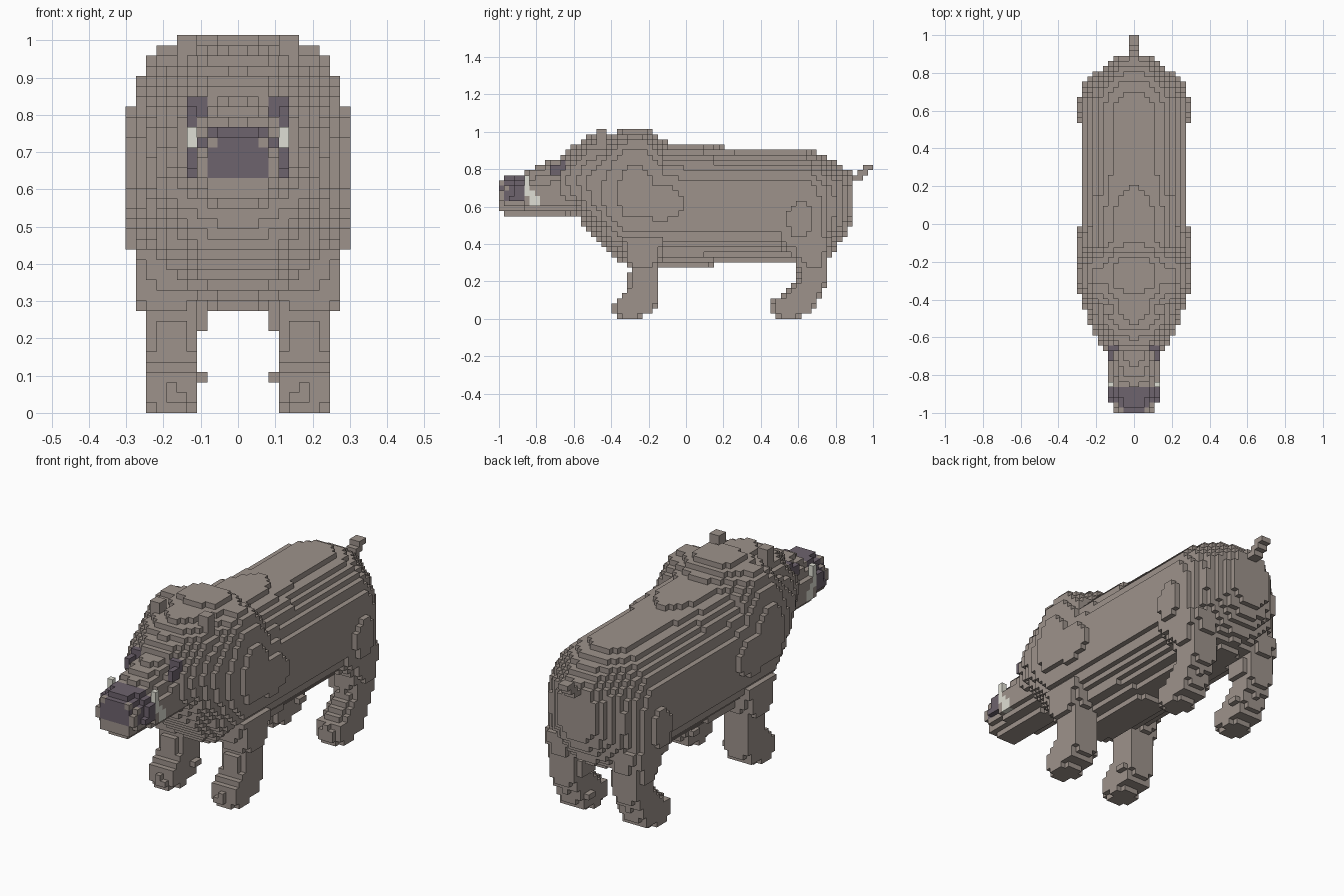
import bpy
from mathutils import Vector

if "Cube" in bpy.data.objects:
    bpy.data.objects.remove(bpy.data.objects["Cube"], do_unlink=True)

V = 2 / 73  # edge length of one block


def material(name, rgb):
    m = bpy.data.materials.new(name)
    m.use_nodes = True
    m.diffuse_color = (*rgb, 1)
    m.node_tree.nodes["Principled BSDF"].inputs["Base Color"].default_value = (*rgb, 1)
    return m


HIDE = material("hide brown", (0.34, 0.29, 0.26))
DARK = material("dark purple", (0.155, 0.125, 0.155))
IVORY = material("ivory", (0.74, 0.74, 0.66))


# Shape tests: each returns True when a point lies inside
def blend(t, sections):
    for a, b in zip(sections, sections[1:]):
        if a[0] <= t <= b[0]:
            f = (t - a[0]) / (b[0] - a[0])
            return [p + (q - p) * f for p, q in zip(a[1:], b[1:])]


def oval(u, v, u0, u1, v0, v1, power):
    du = abs(2 * u - u0 - u1) / (u1 - u0)
    dv = abs(2 * v - v0 - v1) / (v1 - v0)
    return du ** power + dv ** power <= 1


def loft_along(sections, power):
    """Sections are (y, half width, bottom, top)."""
    def test(x, y, z):
        s = blend(y, sections)
        return bool(s) and oval(x, z, -s[0], s[0], s[1], s[2], power)
    return test


def loft_up(sections, power):
    """Sections are (z, front, back, inner x, outer x)."""
    def test(x, y, z):
        s = blend(z, sections)
        return bool(s) and oval(y, x, *s, power)
    return test


def ellipsoid(c, r):
    return lambda *p: sum(((a - b) / d) ** 2 for a, b, d in zip(p, c, r)) <= 1


def boxes(*bounds):
    """Bounds are (x0, x1, y0, y1, z0, z1)."""
    return lambda x, y, z: any(
        b[0] < x < b[1] and b[2] < y < b[3] and b[4] < z < b[5] for b in bounds)


def both(a, b):
    return lambda *p: a(*p) and b(*p)


def either(*tests):
    return lambda *p: any(t(*p) for t in tests)


torso = loft_along([
    (-.67, .16, .58, .88), (-.58, .205, .55, .935), (-.52, .235, .46, .975),
    (-.4, .28, .34, .99), (-.32, .3, .285, 1.02), (-.2, .295, .275, 1.02),
    (-.1, .285, .275, .945), (.1, .285, .277, .935), (.2, .285, .297, .918), (.62, .285, .3, .912),
    (.68, .283, .305, .895), (.74, .25, .315, .875), (.8, .205, .37, .84),
    (.84, .155, .42, .81), (.9, .09, .52, .765)], 2.1)
shoulder = either(ellipsoid((.19, -.27, .7), (.11, .2, .28)),
                  ellipsoid((.19, -.14, .62), (.11, .27, .2)))
hip = ellipsoid((.19, .61, .53), (.11, .16, .2))

# Head: narrow skull and jaw with wider cheeks behind the snout
skull = loft_along([
    (-1.01, .09, .575, .74), (-.96, .11, .55, .76), (-.86, .113, .55, .77),
    (-.83, .112, .55, .805), (-.72, .11, .55, .845), (-.6, .14, .56, .88)], 2.2)
cheeks = loft_along([(-.86, .14, .56, .77), (-.6, .15, .56, .77)], 2.2)
snout = both(loft_along([(-1.01, .08, .53, .745), (-.96, .108, .51, .765),
                         (-.9, .15, .49, .77), (-.86, .15, .49, .77)], 2),
             boxes((0, 1, -1.1, -.86, .63, 1)))

# Legs with a small inner dewclaw
front_leg = either(loft_up([
    (0, -.375, -.23, .125, .232), (.027, -.375, -.22, .12, .236), (.03, -.385, -.17, .104, .252),
    (.08, -.385, -.15, .104, .252), (.11, -.37, -.145, .104, .252), (.16, -.31, -.145, .104, .252),
    (.27, -.3, -.145, .104, .252), (.3, -.32, -.14, .1, .275), (.45, -.36, -.1, .1, .28)], 3.2),
    boxes((.08, .12, -.24, -.18, .08, .11)))
hind_leg = either(loft_up([
    (0, .475, .62, .125, .232), (.027, .475, .63, .12, .236), (.03, .45, .68, .104, .252),
    (.09, .455, .7, .104, .252), (.13, .52, .715, .104, .252), (.16, .555, .735, .104, .252),
    (.22, .605, .76, .104, .252), (.3, .59, .765, .1, .265), (.45, .5, .78, .1, .28)], 3.2),
    boxes((.08, .12, .62, .68, .08, .11), (.08, .12, .62, .72, .22, .3)))

# Parts in order of priority; paired parts become a left and a right object
PARTS = [
    ("tusk", IVORY, True, boxes((.11, .137, -.863, -.836, .66, .77),
                                (.11, .137, -.836, -.808, .6, .69),
                                (.11, .137, -.808, -.78, .6, .66))),
    ("eye", DARK, True, boxes((.11, .138, -.73, -.671, .77, .822),
                              (.082, .138, -.671, -.644, .77, .85))),
    ("ear", HIDE, True, boxes((.11, .164, -.48, -.425, .85, 1.02))),
    ("snout", DARK, False, snout),
    ("front_leg", HIDE, True, front_leg),
    ("hind_leg", HIDE, True, hind_leg),
    ("tail", HIDE, False, boxes((0, .027, .84, .945, .74, .775), (0, .027, .92, .97, .765, .8),
                                (0, .027, .945, 1.01, .79, .825))),
    ("head", HIDE, False, either(skull, cheeks)),
    ("body", HIDE, False, either(torso, shoulder, hip)),
]

# Fill the block grid, mirrored across x
cells = {}
for i in range(12):
    for j in range(-36, 37):
        for k in range(37):
            point = ((i + .5) * V, j * V, (k + .5) * V)
            for name, mat, paired, test in PARTS:
                if test(*point):
                    for side, col in (("left_", i), ("right_", -1 - i)):
                        cells[col, j, k] = ((side if paired else "") + name, mat)
                    break

# Collect the exposed block faces of each part
faces = {}
for cell, part in cells.items():
    for axis in range(3):
        for sign in (-1, 1):
            near = list(cell)
            near[axis] += sign
            if tuple(near) in cells:
                continue
            quad = []
            for a, b in ((0, 0), (1, 0), (1, 1), (0, 1))[::sign]:
                corner = list(cell)
                corner[axis] += sign > 0
                corner[(axis + 1) % 3] += a
                corner[(axis + 2) % 3] += b
                quad.append(tuple(corner))
            faces.setdefault(part, []).append(quad)

# Build one flat-shaded object per part
for (name, mat), quads in faces.items():
    index = {}
    polys = [[index.setdefault(c, len(index)) for c in q] for q in quads]
    mesh = bpy.data.meshes.new(name)
    mesh.from_pydata([Vector((x, y - .5, z)) * V for x, y, z in index], [], polys)
    mesh.materials.append(mat)
    bpy.context.collection.objects.link(bpy.data.objects.new(name, mesh))
